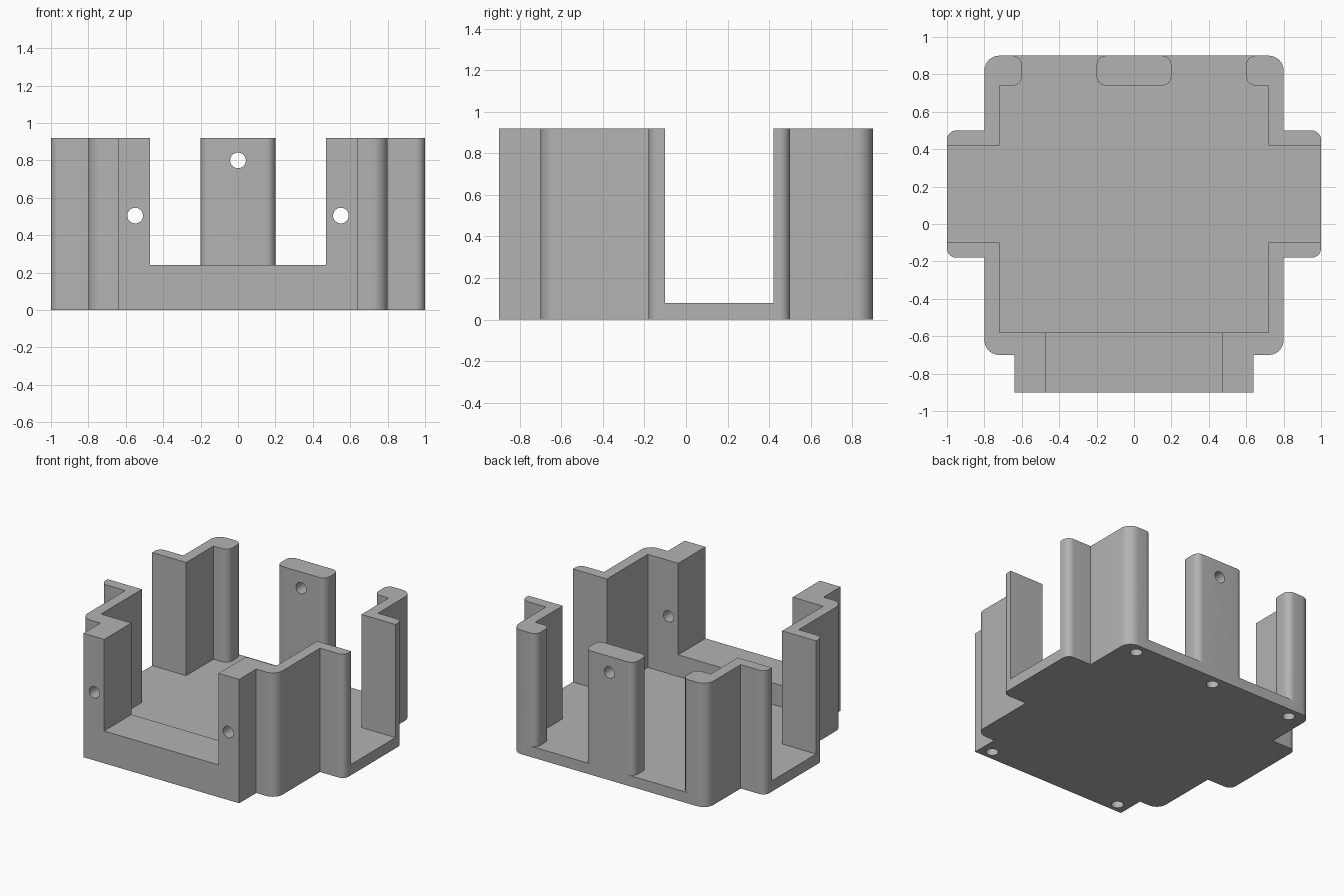
import bpy
import math
from mathutils import Vector

cube = bpy.data.objects.get("Cube")
if cube:
    bpy.data.objects.remove(cube, do_unlink=True)

grey = bpy.data.materials.new("matte grey")
grey.use_nodes = True
grey.diffuse_color = (0.45, 0.45, 0.45, 1)
grey.node_tree.nodes["Principled BSDF"].inputs["Base Color"].default_value = (0.45, 0.45, 0.45, 1)

HEIGHT, FLOOR, SILL = 0.92, 0.08, 0.24
BIG, SMALL = 0.08, 0.05   # corner radii


def rounded(points):
    """Replace each corner (x, y, radius) that has a radius by an arc."""
    out = []
    for i, (x, y, *r) in enumerate(points):
        p = Vector((x, y))
        if not r:
            out.append(p)
            continue
        a = (Vector(points[i - 1][:2]) - p).normalized() * r[0]
        b = (Vector(points[(i + 1) % len(points)][:2]) - p).normalized() * r[0]
        for k in range(9):
            t = k / 8 * math.pi / 2
            out.append(p + a * (1 - math.sin(t)) + b * (1 - math.cos(t)))
    return out


def mirrored(points):
    return [(-x, y, *r) for x, y, *r in reversed(points)]


def prism(name, points, z0, z1):
    """Extrude a counter-clockwise outline from z0 to z1."""
    ring = rounded(points)
    n = len(ring)
    verts = [(p.x, p.y, z) for z in (z0, z1) for p in ring]
    faces = [list(range(n))[::-1], list(range(n, 2 * n))]
    faces += [(i, (i + 1) % n, (i + 1) % n + n, i + n) for i in range(n)]
    mesh = bpy.data.meshes.new(name)
    mesh.from_pydata(verts, [], faces)
    mesh.materials.append(grey)
    obj = bpy.data.objects.new(name, mesh)
    bpy.context.collection.objects.link(obj)
    return obj


def drill(name, location, depth, along_y=False):
    bpy.ops.mesh.primitive_cylinder_add(
        vertices=32, radius=0.042, depth=depth, location=location,
        rotation=(math.pi / 2 if along_y else 0, 0, 0))
    obj = bpy.context.object
    obj.name = name
    obj.hide_render = True
    obj.data.materials.append(grey)
    return obj


def combine(body, other, operation):
    mod = body.modifiers.new(other.name, 'BOOLEAN')
    mod.operation = operation
    mod.solver = 'EXACT'
    mod.object = other
    bpy.context.view_layer.objects.active = body
    bpy.ops.object.modifier_apply(modifier=mod.name)
    bpy.data.objects.remove(other, do_unlink=True)


# Base plate: one half of the outline, mirrored
half = [(0.64, -0.9), (0.64, -0.7), (0.8, -0.7, BIG), (0.8, -0.18),
        (1, -0.18, SMALL), (1, 0.5, SMALL), (0.8, 0.5), (0.8, 0.9, BIG)]
body = prism("open_tray", half + mirrored(half), 0, FLOOR)

# Corner walls with front posts and side wings
front_wall = [(0.47, -0.9), (0.64, -0.9), (0.64, -0.7), (0.8, -0.7, BIG),
              (0.8, -0.18), (1, -0.18, SMALL), (1, -0.1), (0.72, -0.1),
              (0.72, -0.58), (0.47, -0.58)]
back_wall = [(0.72, 0.42), (1, 0.42), (1, 0.5, SMALL), (0.8, 0.5),
             (0.8, 0.9, BIG), (0.6, 0.9, SMALL), (0.6, 0.74, SMALL), (0.72, 0.74)]
sill = [(-0.64, -0.9), (0.64, -0.9), (0.64, -0.58), (-0.64, -0.58)]
back_post = [(-0.2, 0.74, SMALL), (0.2, 0.74, SMALL),
             (0.2, 0.9, SMALL), (-0.2, 0.9, SMALL)]

parts = [prism("front_sill", sill, 0, SILL),
         prism("back_post", back_post, 0, HEIGHT)]
for label, wall in (("front", front_wall), ("back", back_wall)):
    parts.append(prism(label + "_wall_left", wall, 0, HEIGHT))
    parts.append(prism(label + "_wall_right", mirrored(wall), 0, HEIGHT))
for part in parts:
    combine(body, part, 'UNION')

# Cross holes through the posts, blind screw holes underneath
cutters = [drill("back_post_hole", (0, 0.82, 0.8), 0.4, True),
           drill("back_screw_hole", (0, 0.82, 0.1), 0.4)]
for s in (-1, 1):
    cutters += [drill("front_post_hole", (s * 0.55, -0.74, 0.505), 0.5, True),
                drill("front_screw_hole", (s * 0.55, -0.83, 0.1), 0.4),
                drill("corner_screw_hole", (s * 0.67, 0.82, 0.1), 0.4)]
for cutter in cutters:
    combine(body, cutter, 'DIFFERENCE')

bpy.ops.object.select_all(action='DESELECT')
body.select_set(True)
bpy.context.view_layer.objects.active = body
bpy.ops.object.shade_smooth_by_angle(angle=math.radians(30))
